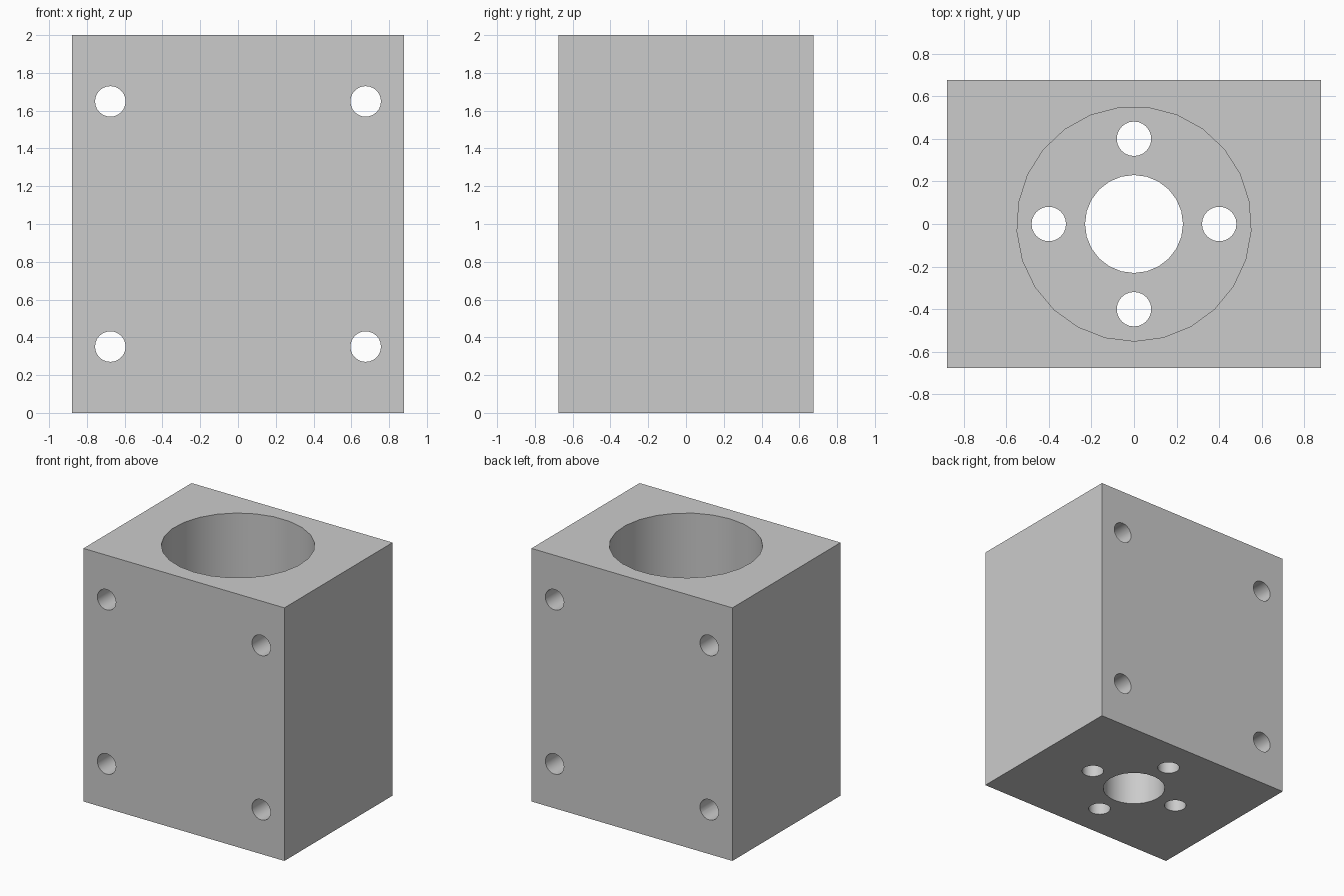
import bpy
from math import radians
from mathutils import Vector

cube = bpy.data.objects.get("Cube")
if cube:
    bpy.data.objects.remove(cube, do_unlink=True)

WIDTH, DEPTH, HEIGHT = 1.757, 1.351, 2.0
FLOOR = 0.3

# Single plain grey
grey = bpy.data.materials.new("plain grey")
grey.use_nodes = True
colour = (0.6, 0.6, 0.6, 1)
grey.diffuse_color = colour
grey.node_tree.nodes["Principled BSDF"].inputs["Base Color"].default_value = colour

# Solid block
bpy.ops.mesh.primitive_cube_add(size=1, location=(0, 0, HEIGHT / 2))
block = bpy.context.object
block.name = "housing_block"
block.scale = (WIDTH, DEPTH, HEIGHT)
bpy.ops.object.transform_apply(location=True, rotation=False, scale=True)
block.data.materials.append(grey)


def drill(name, radius, start, end, sides=24, turn=0):
    """Cut a round hole through the block between two points."""
    start, end = Vector(start), Vector(end)
    axis = end - start
    rotation = (radians(90), 0, 0) if abs(axis.y) > abs(axis.z) else (0, 0, radians(turn))
    bpy.ops.mesh.primitive_cylinder_add(vertices=sides, radius=radius, depth=axis.length,
                                        location=(start + end) / 2, rotation=rotation)
    cutter = bpy.context.object
    cutter.name = name
    cutter.hide_render = True
    cutter.data.materials.append(grey)
    bpy.context.view_layer.objects.active = block
    cut = block.modifiers.new(name, "BOOLEAN")
    cut.operation = "DIFFERENCE"
    cut.solver = "EXACT"
    cut.object = cutter
    bpy.ops.object.modifier_apply(modifier=cut.name)
    bpy.data.objects.remove(cutter, do_unlink=True)


# Wide bore from the top, and the shaft hole through its floor
drill("main_bore", 0.55, (0, 0, FLOOR), (0, 0, HEIGHT + 0.2), 25, -7)
drill("shaft_hole", 0.23, (0, 0, -0.2), (0, 0, FLOOR + 0.2))

# Four screw holes around the shaft
for x, y in ((0.4, 0), (-0.4, 0), (0, 0.4), (0, -0.4)):
    drill("floor_screw_hole", 0.081, (x, y, -0.2), (x, y, FLOOR + 0.2))

# Four mounting holes from front to back
for x in (-0.676, 0.676):
    for z in (0.351, 1.649):
        drill("mounting_hole", 0.081, (x, -1, z), (x, 1, z))

# Smooth bores with crisp rims
bpy.ops.object.select_all(action="DESELECT")
block.select_set(True)
bpy.context.view_layer.objects.active = block
bpy.ops.object.shade_smooth_by_angle(angle=radians(30))
